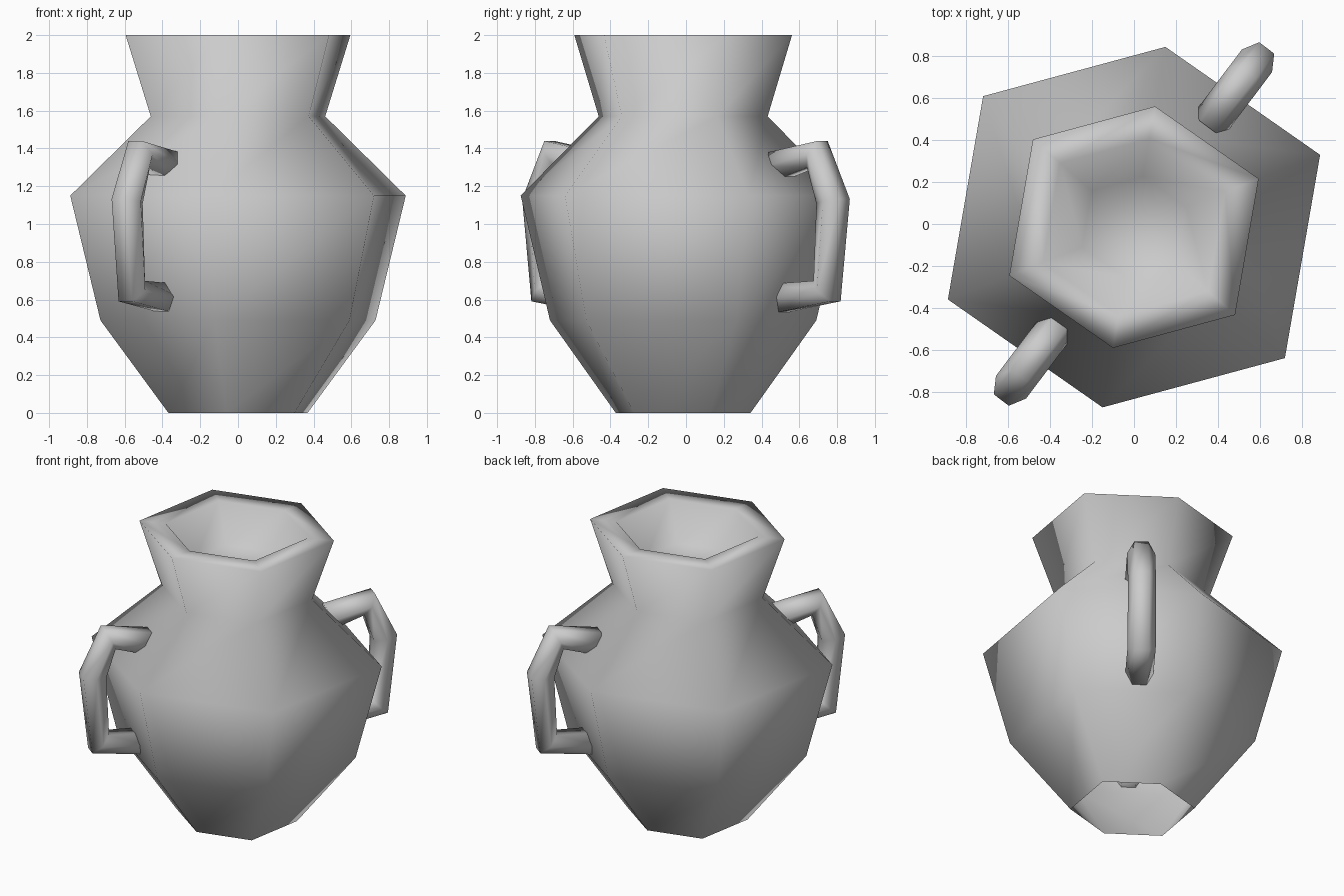
import bpy, bmesh
from math import cos, sin, pi, radians
from mathutils import Vector

cube = bpy.data.objects.get("Cube")
if cube:
    bpy.data.objects.remove(cube, do_unlink=True)

# Single clay colour
clay = bpy.data.materials.new("grey_clay")
clay.use_nodes = True
colour = (0.6, 0.6, 0.6, 1)
clay.diffuse_color = colour
clay.node_tree.nodes["Principled BSDF"].inputs["Base Color"].default_value = colour


def loft(name, rings, cap_start=False, cap_end=False):
    """Skin a list of point rings into one smooth shaded object."""
    bm = bmesh.new()
    loops = [[bm.verts.new(p) for p in ring] for ring in rings]
    n = len(loops[0])
    for low, high in zip(loops, loops[1:]):
        for j in range(n):
            k = (j + 1) % n
            bm.faces.new((low[j], low[k], high[k], high[j]))
    if cap_start:
        bm.faces.new(loops[0][::-1])
    if cap_end:
        bm.faces.new(loops[-1])
    for face in bm.faces:
        face.smooth = True
    mesh = bpy.data.meshes.new(name)
    bm.to_mesh(mesh)
    bm.free()
    mesh.materials.append(clay)
    obj = bpy.data.objects.new(name, mesh)
    bpy.context.collection.objects.link(obj)
    return obj


# Vase body: six-sided outline scaled along a profile of (scale, height),
# open underneath, with a flat rim and a tapered hollow in the mouth
half = [Vector((0.888, 0.345, 0)), Vector((0.15, 0.86, 0)), Vector((-0.72, 0.625, 0))]
outline = half + [-v for v in half]
profile = [(0.415, 0), (0.82, 0.49), (1, 1.15), (0.52, 1.57),
           (0.67, 2), (0.49, 2), (0.28, 1.78)]
body = loft("vase_body",
            [[v * s + Vector((0, -0.015, z)) for v in outline] for s, z in profile],
            cap_end=True)

# Handles: six-sided tube along a path of (distance from axis, height)
path = [Vector(p) for p in ((0.6, 0.605), (0.935, 0.645), (0.975, 1.12), (0.87, 1.37), (0.6, 1.305))]
RADIUS = 0.09


def handle(name, angle):
    out = Vector((cos(angle), sin(angle), 0))
    side = Vector((-sin(angle), cos(angle), 0))
    rings = []
    for i, p in enumerate(path):
        before = (p - path[i - 1]).normalized() if i else Vector((0, 0))
        after = (path[i + 1] - p).normalized() if i < len(path) - 1 else Vector((0, 0))
        t = (before + after).normalized()
        across = out * t.y - Vector((0, 0, t.x))
        centre = out * p.x + Vector((0, 0, p.y))
        rings.append([centre + (across * sin(a) + side * cos(a)) * RADIUS
                      for a in (-k * pi / 3 for k in range(6))])
    obj = loft(name, rings, True, True)
    bm = bmesh.new()
    bm.from_mesh(obj.data)
    bmesh.ops.recalc_face_normals(bm, faces=bm.faces)
    bm.to_mesh(obj.data)
    bm.free()


handle("back_left_handle", radians(53))
handle("front_right_handle", radians(233))
